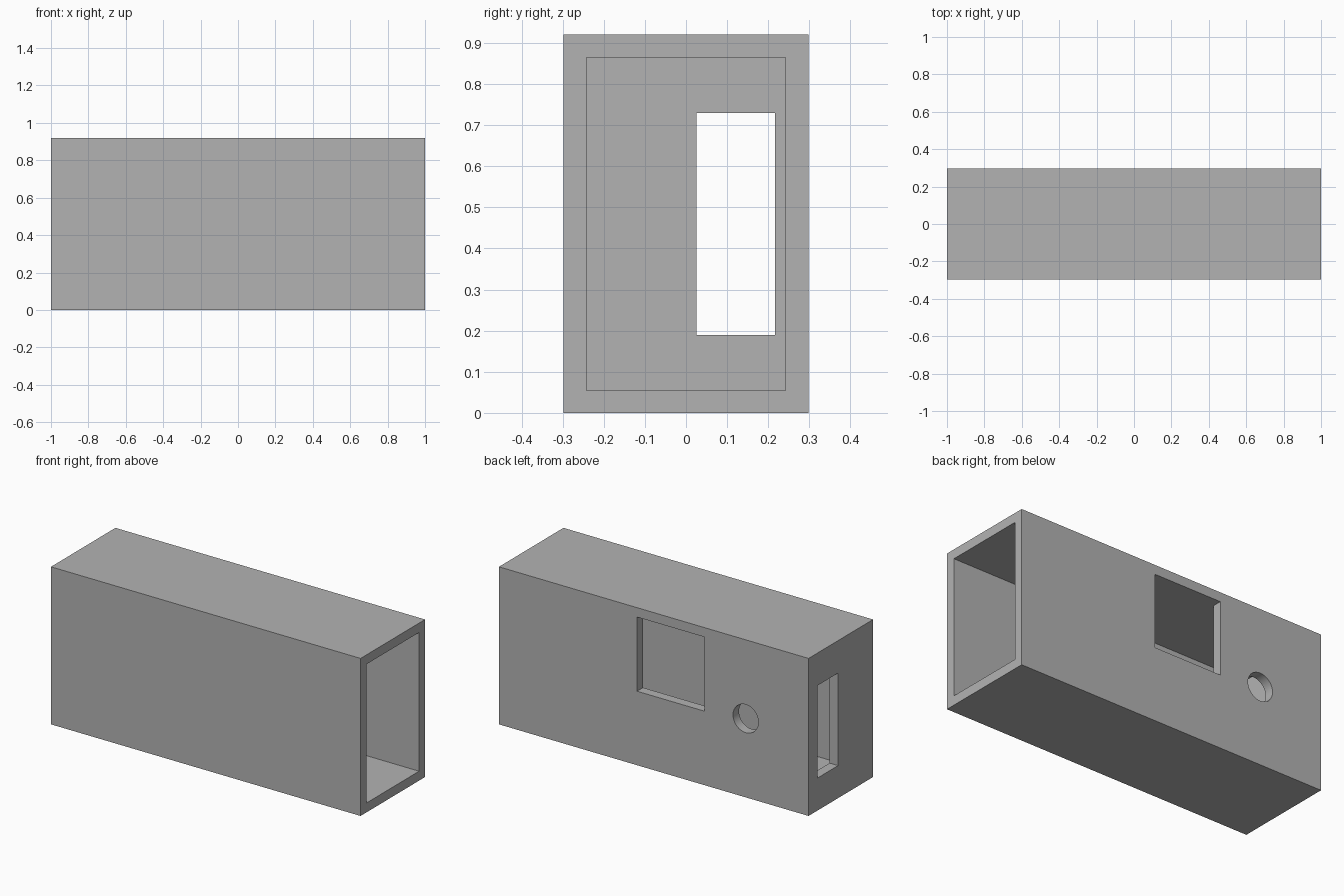
import bpy
from math import radians

cube = bpy.data.objects.get("Cube")
if cube:
    bpy.data.objects.remove(cube, do_unlink=True)

GREY = (0.45, 0.45, 0.45, 1.0)
grey = bpy.data.materials.new("plain grey")
grey.use_nodes = True
grey.diffuse_color = GREY
grey.node_tree.nodes["Principled BSDF"].inputs["Base Color"].default_value = GREY

LENGTH, DEPTH, HEIGHT, WALL = 2.0, 0.595, 0.92, 0.055
HX, HY = LENGTH / 2, DEPTH / 2


def box(name, x, y, z):
    """Axis-aligned box from (low, high) pairs."""
    bpy.ops.mesh.primitive_cube_add(size=1)
    ob = bpy.context.object
    ob.name = name
    ob.location = [(a + b) / 2 for a, b in (x, y, z)]
    ob.scale = [b - a for a, b in (x, y, z)]
    bpy.ops.object.transform_apply(location=True, rotation=False, scale=True)
    return ob


def cut(target, cutter):
    """Subtract the cutter from the target, then discard it."""
    cutter.hide_render = True
    mod = target.modifiers.new(cutter.name, 'BOOLEAN')
    mod.operation = 'DIFFERENCE'
    mod.solver = 'EXACT'
    mod.object = cutter
    bpy.ops.object.select_all(action='DESELECT')
    target.select_set(True)
    bpy.context.view_layer.objects.active = target
    bpy.ops.object.modifier_apply(modifier=mod.name)
    bpy.data.objects.remove(cutter, do_unlink=True)


# Outer case
case = box("case", (-HX, HX), (-HY, HY), (0, HEIGHT))
case.data.materials.append(grey)

# Hollow inside, open at the +x end
cut(case, box("cavity", (-HX + WALL, HX + 0.1),
              (-HY + WALL, HY - WALL), (WALL, HEIGHT - WALL)))

# Square window in the back wall, flush with the ceiling
cut(case, box("window", (-0.327, 0.108), (HY - WALL - 0.05, HY + 0.1),
              (0.432, HEIGHT - WALL)))

# Tall slot in the closed end
cut(case, box("slot", (-HX - 0.1, -HX + WALL + 0.05), (0.025, 0.217), (0.19, 0.73)))

# Round hole in the back wall
bpy.ops.mesh.primitive_cylinder_add(vertices=64, radius=0.082, depth=0.2,
                                    location=(-0.594, HY, HEIGHT / 2),
                                    rotation=(radians(90), 0, 0))
hole = bpy.context.object
hole.name = "round_hole"
cut(case, hole)

bpy.ops.object.shade_smooth_by_angle(angle=radians(30))
